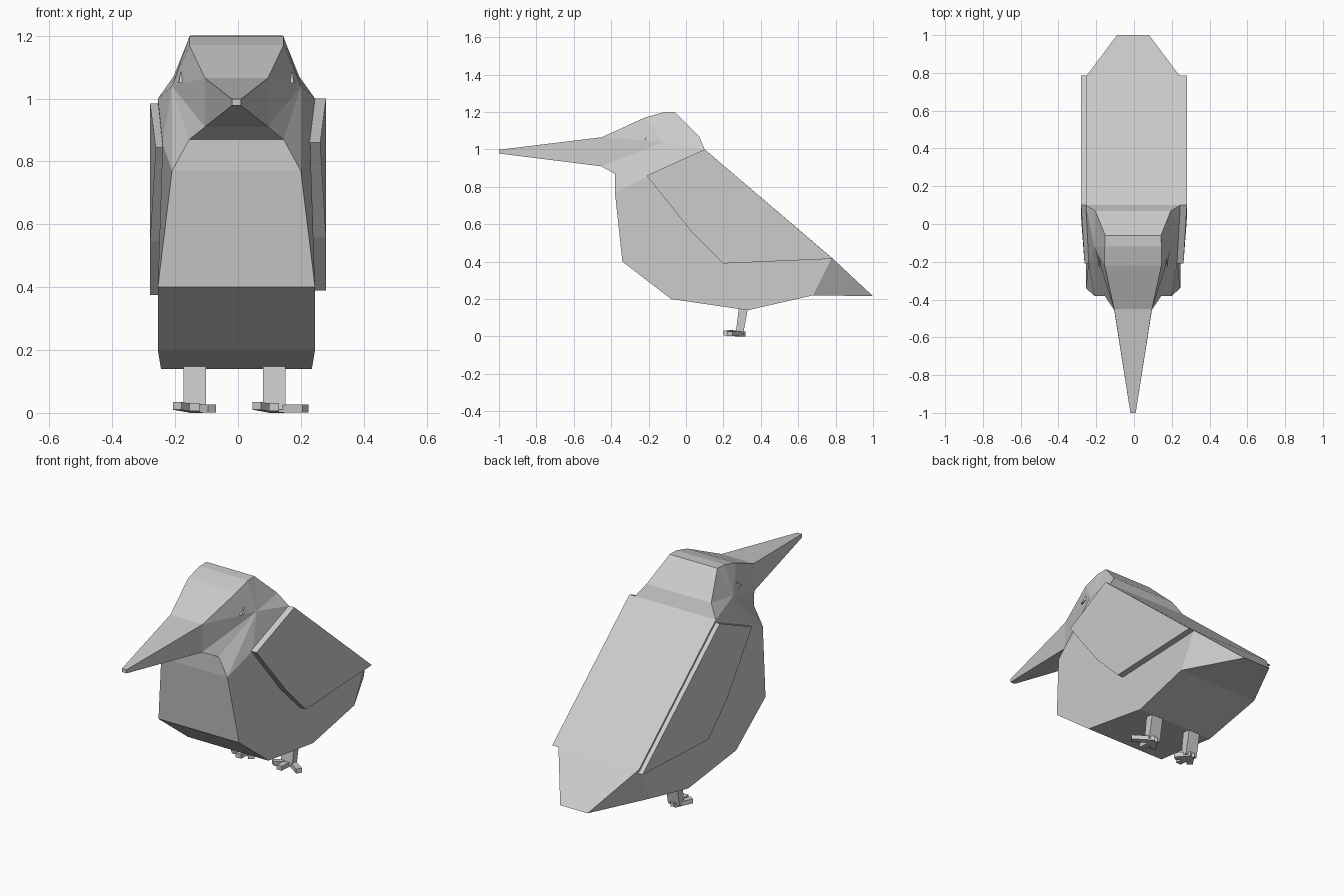
import bpy, bmesh, math
from mathutils import Vector

if "Cube" in bpy.data.objects:
    bpy.data.objects.remove(bpy.data.objects["Cube"])

OFF = -0.005  # the torso sits a hair off centre


def band(name, a, b, centre_a=None, centre_b=None):
    """Join two matching closed loops with quads; cap each with an n-gon or a fan."""
    bm = bmesh.new()
    n = len(a)
    va = [bm.verts.new(p) for p in a]
    vb = [bm.verts.new(p) for p in b]
    for i in range(n):
        j = (i + 1) % n
        bm.faces.new((va[i], va[j], vb[j], vb[i]))
    for loop, c in ((va, centre_a), (vb, centre_b)):
        if c:
            vc = bm.verts.new(c)
            for i in range(n):
                bm.faces.new((loop[i], loop[(i + 1) % n], vc))
        else:
            bm.faces.new(loop)
    bmesh.ops.remove_doubles(bm, verts=bm.verts, dist=1e-5)
    bmesh.ops.recalc_face_normals(bm, faces=bm.faces)
    me = bpy.data.meshes.new(name)
    bm.to_mesh(me)
    bm.free()
    ob = bpy.data.objects.new(name, me)
    bpy.context.collection.objects.link(ob)
    return ob


def symmetric(name, profile, cheek=None):
    """Side profile of (half width, y, z) mirrored left and right."""
    def side(s):
        return [(OFF + s * x, y, z) for x, y, z in profile]
    c = [(OFF + s * cheek[0], cheek[1], cheek[2]) if cheek else None for s in (1, -1)]
    return band(name, side(1), side(-1), c[0], c[1])


def bar(name, p, q, width, height):
    """Flat rectangular bar from p to q, resting below both points."""
    p, q = Vector(p), Vector(q)
    s = (q - p).cross(Vector((0, 0, 1))).normalized() * width / 2
    d = Vector((0, 0, height))
    return band(name, [p + s, p - s, p - s - d, p + s - d],
                [q + s, q - s, q - s - d, q + s - d])


# torso and tail
symmetric("body", [(.25, .10, 1.0), (.25, .78, .42), (.25, .68, .22), (.24, .33, .14),
                   (.25, -.08, .20), (.25, -.34, .40), (.205, -.38, .77), (.235, -.20, .857)])
symmetric("tail", [(.25, .78, .42), (.085, 1.0, .215), (.25, .68, .22)])

# head with raised cheeks, and beak
symmetric("head", [(.10, -.45, 1.065), (.15, -.22, 1.17), (.15, -.12, 1.198), (.148, -.06, 1.2),
                   (.20, .07, 1.07), (.25, .10, 1.0), (.235, -.20, .857),
                   (.205, -.38, .77), (.15, -.38, .87), (.10, -.455, .91)],
          cheek=(.205, -.12, 1.04))
symmetric("beak", [(.10, -.45, 1.065), (.014, -1.0, .998), (.014, -1.0, .978), (.10, -.455, .91)])

wing = [(.28, .10, 1.0), (.262, -.21, .86), (.28, .03, .56), (.28, .20, .39), (.28, .785, .415)]
for s, side in ((1, "right"), (-1, "left")):
    # folded wing, the left one slightly lower
    dz = 0 if s > 0 else -.015
    band(side + "_wing", [(s * x, y, z + dz) for x, y, z in wing],
         [(s * (x - .04), y, z + dz) for x, y, z in wing])

    # small triangular eye
    eye = [(.183, -.225, 1.05), (.188, -.17, 1.05), (.178, -.19, 1.085)]
    band(side + "_eye", [(OFF + s * x, y, z) for x, y, z in eye],
         [(OFF + s * (x - .04), y, z) for x, y, z in eye])

    # leg leaning forward
    cx = .115 if s > 0 else -.138
    leg = [(.285, .17), (.335, .17), (.305, .01), (.265, .01)]
    band(side + "_leg", [(cx - .036, y, z) for y, z in leg],
         [(cx + .036, y, z) for y, z in leg])

    # three splayed toes
    reach = .10 if s > 0 else .055
    for k, tip in enumerate(((cx - .055, .225), (cx, .20), (cx + reach, .235))):
        bar(f"{side}_toe_{k + 1}", (cx, .305, .025), (tip[0], tip[1], .035 - .004 * k), .032, .025)
